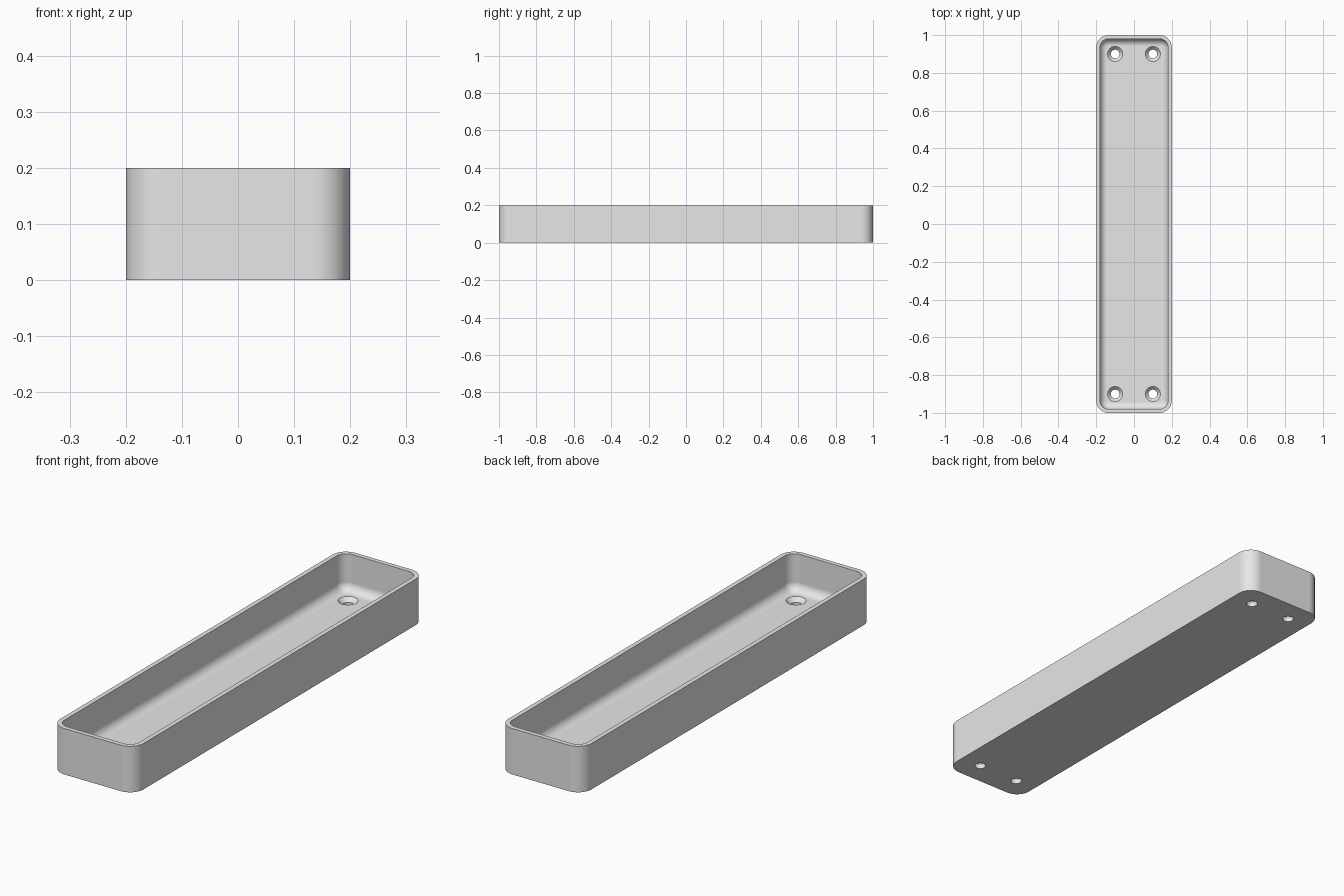
import bpy, bmesh
from math import sin, cos, pi

cube = bpy.data.objects.get("Cube")
if cube:
    bpy.data.objects.remove(cube, do_unlink=True)

HALF_X, HALF_Y, HEIGHT = 0.2, 1.0, 0.2
CORNER, WALL, FLOOR, FILLET = 0.065, 0.02, 0.04, 0.038
CORNER_STEPS, FILLET_STEPS, HOLE_SIDES = 12, 10, 40

grey = bpy.data.materials.new("plain grey")
grey.use_nodes = True
grey.diffuse_color = (0.8, 0.8, 0.8, 1)
grey.node_tree.nodes["Principled BSDF"].inputs["Base Color"].default_value = (0.8, 0.8, 0.8, 1)


def rounded_ring(bm, inset, z):
    """Rounded rectangle of vertices, inset from the outer wall."""
    r = CORNER - inset
    ring = []
    for i, (sx, sy) in enumerate([(1, 1), (-1, 1), (-1, -1), (1, -1)]):
        for k in range(CORNER_STEPS + 1):
            a = (i + k / CORNER_STEPS) * pi / 2
            ring.append(bm.verts.new((sx * (HALF_X - CORNER) + r * cos(a),
                                      sy * (HALF_Y - CORNER) + r * sin(a), z)))
    return ring


def circle_ring(bm, x, y, r, z):
    steps = [2 * pi * k / HOLE_SIDES for k in range(HOLE_SIDES)]
    return [bm.verts.new((x + r * cos(a), y + r * sin(a), z)) for a in steps]


def loft(bm, rings):
    """Skin a stack of rings and cap both ends."""
    for lower, upper in zip(rings, rings[1:]):
        for i in range(len(lower)):
            j = (i + 1) % len(lower)
            bm.faces.new((lower[i], lower[j], upper[j], upper[i]))
    bm.faces.new(rings[0][::-1])
    bm.faces.new(rings[-1])


def make_object(name, bm):
    bmesh.ops.recalc_face_normals(bm, faces=bm.faces)
    mesh = bpy.data.meshes.new(name)
    bm.to_mesh(mesh)
    bm.free()
    mesh.materials.append(grey)
    obj = bpy.data.objects.new(name, mesh)
    bpy.context.collection.objects.link(obj)
    return obj


# Tray shell: outer wall, rim, inner wall, filleted floor
bm = bmesh.new()
profile = [(0, 0), (0, HEIGHT), (WALL, HEIGHT)]
for k in range(FILLET_STEPS + 1):
    t = k / FILLET_STEPS * pi / 2
    profile.append((WALL + FILLET * (1 - cos(t)), FLOOR + FILLET * (1 - sin(t))))
loft(bm, [rounded_ring(bm, inset, z) for inset, z in profile])
tray = make_object("tray", bm)

# Four countersunk screw holes
bm = bmesh.new()
hole_profile = [(0.023, -0.05), (0.023, 0.022), (0.04, FLOOR), (0.04, 0.1)]
for x in (-0.1, 0.1):
    for y in (-0.9, 0.9):
        loft(bm, [circle_ring(bm, x, y, r, z) for r, z in hole_profile])
cutter = make_object("hole_cutter", bm)
cutter.hide_render = True

# Cut the holes, then drop the cutter
bpy.ops.object.select_all(action='DESELECT')
bpy.context.view_layer.objects.active = tray
tray.select_set(True)
cut = tray.modifiers.new("screw holes", 'BOOLEAN')
cut.operation = 'DIFFERENCE'
cut.solver = 'EXACT'
cut.object = cutter
bpy.ops.object.modifier_apply(modifier=cut.name)
bpy.data.objects.remove(cutter, do_unlink=True)

# Smooth curves, crisp rims and flat floor
bpy.ops.object.shade_smooth_by_angle(angle=pi / 6)
weighted = tray.modifiers.new("even shading", 'WEIGHTED_NORMAL')
weighted.keep_sharp = True
